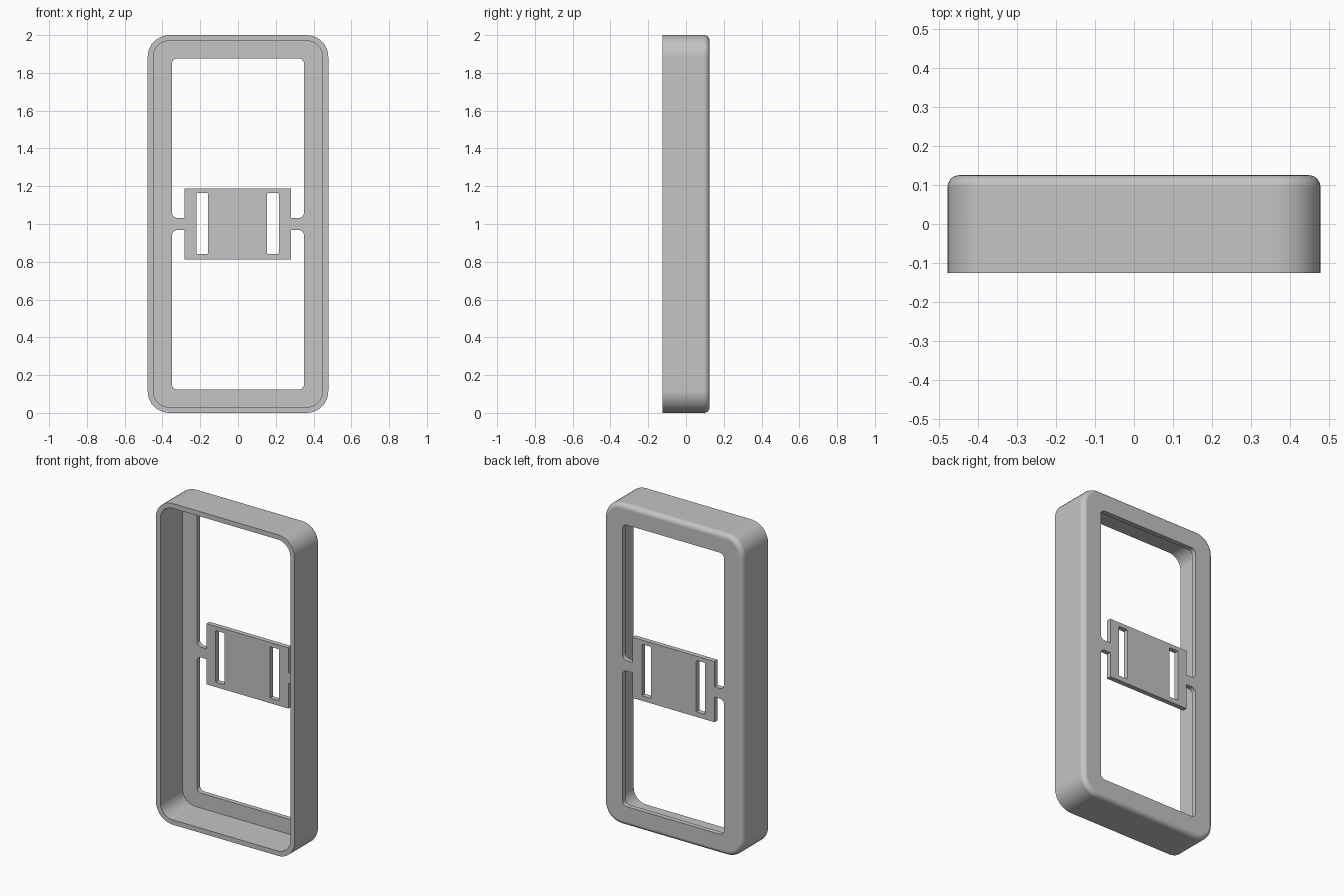
import bpy
import bmesh
from math import radians, pi, cos, sin

if "Cube" in bpy.data.objects:
    bpy.data.objects.remove(bpy.data.objects["Cube"])

FRONT, BACK = -0.125, 0.125
HALF_W, MID_Z = 0.478, 1.0
WALL, THICK = 0.03, 0.03

grey = bpy.data.materials.new("light grey plastic")
grey.use_nodes = True
colour = (0.55, 0.55, 0.55, 1)
grey.diffuse_color = colour
grey.node_tree.nodes["Principled BSDF"].inputs["Base Color"].default_value = colour


def rounded(x0, x1, z0, z1, r, steps=10):
    """Outline of a rounded rectangle, anticlockwise from the lower left corner."""
    centres = [(x0 + r, z0 + r, pi), (x1 - r, z0 + r, 1.5 * pi),
               (x1 - r, z1 - r, 0), (x0 + r, z1 - r, 0.5 * pi)]
    return [(cx + r * cos(a + i * pi / 2 / steps), cz + r * sin(a + i * pi / 2 / steps))
            for cx, cz, a in centres for i in range(steps + 1)]


def prism(name, outline, y0, y1, back_fillet=0):
    """Extrude an x-z outline from y0 to y1, optionally rounding the back rim."""
    bm = bmesh.new()
    face = bm.faces.new([bm.verts.new((x, y0, z)) for x, z in outline])
    moved = bmesh.ops.extrude_face_region(bm, geom=[face])["geom"]
    for v in moved:
        if isinstance(v, bmesh.types.BMVert):
            v.co.y = y1
    if back_fillet:
        rim = [e for e in bm.edges if all(abs(v.co.y - y1) < 1e-5 for v in e.verts)]
        bmesh.ops.bevel(bm, geom=rim, offset=back_fillet, segments=6,
                        profile=0.5, affect='EDGES')
    bmesh.ops.recalc_face_normals(bm, faces=bm.faces)
    mesh = bpy.data.meshes.new(name)
    bm.to_mesh(mesh)
    bm.free()
    obj = bpy.data.objects.new(name, mesh)
    bpy.context.collection.objects.link(obj)
    return obj


# Outer body with rounded corners and a softened back rim
frame = prism("frame_with_centre_plate", rounded(-HALF_W, HALF_W, 0, 2, 0.115),
              FRONT, BACK, 0.03)
frame.data.materials.append(grey)

# Hollow, open to the front
cutters = [prism("hollow_cutter",
                 rounded(-HALF_W + WALL, HALF_W - WALL, WALL, 2 - WALL, 0.085),
                 FRONT - 0.1, BACK - THICK)]

# Upper and lower openings, notched around the centre plate and its two tabs
left, right = -0.284, 0.28
upper = rounded(-0.35, 0.35, 1.032, 1.877, 0.03)
half = len(upper) // 4
notch = [(left, 1.032), (left, 1.189), (right, 1.189), (right, 1.032)]
upper = upper[:half] + notch + upper[half:]
lower = [(x, 2 * MID_Z - z) for x, z in upper]
for name, outline in (("upper", upper), ("lower", lower)):
    cutters.append(prism(name + "_opening_cutter", outline, 0, BACK + 0.1))

# Strap slots in the centre plate
for x in (-0.189, 0.185):
    slot = rounded(x - 0.031, x + 0.031, 0.842, 1.163, 0.004, 2)
    cutters.append(prism("slot_cutter", slot, 0, BACK + 0.1))

bpy.context.view_layer.objects.active = frame
frame.select_set(True)
for cutter in cutters:
    cut = frame.modifiers.new("cut", 'BOOLEAN')
    cut.operation = 'DIFFERENCE'
    cut.solver = 'EXACT'
    cut.object = cutter
    bpy.ops.object.modifier_apply(modifier=cut.name)
    bpy.data.objects.remove(cutter)

# Smooth rounded surfaces, crisp edges and flat broad faces
bpy.ops.object.shade_smooth_by_angle(angle=radians(30))
weighted = frame.modifiers.new("flat faces", 'WEIGHTED_NORMAL')
weighted.keep_sharp = True
